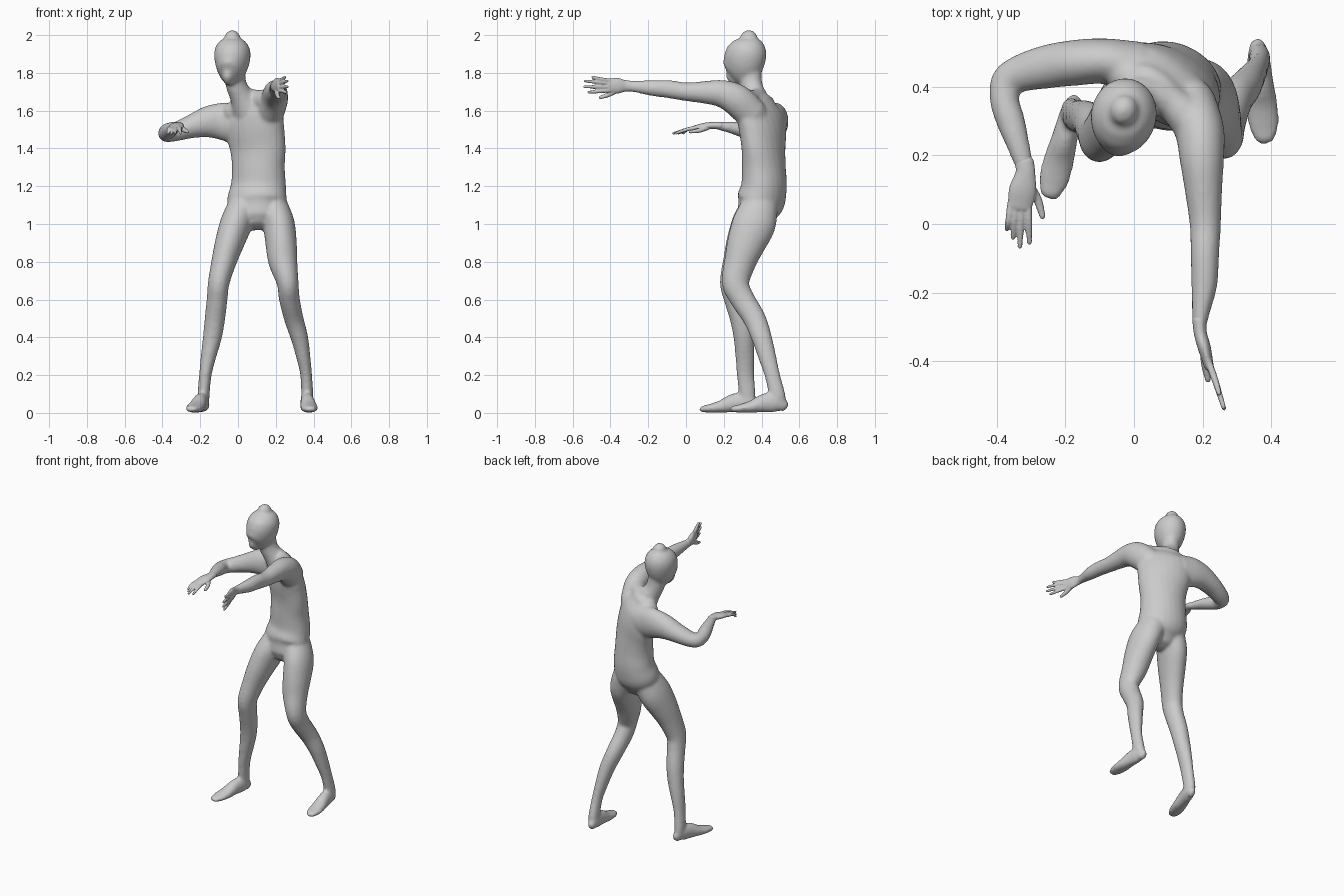
import bpy, bmesh, math
from mathutils import Vector


def spline(pts, steps=4):
    """Smooth a coarse list of (x, y, z, half_width, half_depth) stations."""
    P = [Vector(p) for p in pts]
    P = [2 * P[0] - P[1]] + P + [2 * P[-1] - P[-2]]
    out = []
    for i in range(1, len(P) - 2):
        a, b, c, d = P[i - 1:i + 3]
        for s in range(steps):
            t = s / steps
            out.append(0.5 * (2 * b + (c - a) * t + (2 * a - 5 * b + 4 * c - d) * t * t
                              + (3 * b - a - 3 * c + d) * t ** 3))
    return out + [P[-2]]


def tube(bm, pts, side0=(1, 0, 0), side1=None, n=24):
    """Loft ellipses along the stations, with rounded ends."""
    st = spline(pts)
    s0, s1 = Vector(side0), Vector(side1 or side0)
    rings, last = [], len(st) - 1

    def ring(c, u, v, a, b):
        vs = []
        for k in range(n):
            p = c + u * a * math.cos(math.tau * k / n) + v * b * math.sin(math.tau * k / n)
            p.z = max(p.z, 0.002)
            vs.append(bm.verts.new(p))
        rings.append(vs)

    for i, q in enumerate(st):
        c, a, b = Vector(q[:3]), q[3], q[4]
        t = (Vector(st[min(i + 1, last)][:3]) - Vector(st[max(i - 1, 0)][:3])).normalized()
        s = s0.lerp(s1, i / last)
        u = (s - t * s.dot(t)).normalized()
        v = t.cross(u)
        cap = [(math.sin(math.radians(d)), math.cos(math.radians(d))) for d in (82, 60, 30)]
        r = min(a, b)
        if i == 0:
            for h, k in cap:
                ring(c - t * r * h, u, v, a * k, b * k)
        ring(c, u, v, a, b)
        if i == last:
            for h, k in reversed(cap):
                ring(c + t * r * h, u, v, a * k, b * k)
    for A, B in zip(rings, rings[1:]):
        for k in range(n):
            bm.faces.new((A[k], A[(k + 1) % n], B[(k + 1) % n], B[k]))
    bm.faces.new(rings[0][::-1])
    bm.faces.new(rings[-1])


def finish(bm, name, voxel, smooth):
    """Fuse the overlapping tubes into one smooth skin."""
    me = bpy.data.meshes.new(name)
    bmesh.ops.recalc_face_normals(bm, faces=bm.faces[:])
    bm.to_mesh(me)
    bm.free()
    ob = bpy.data.objects.new(name, me)
    bpy.context.collection.objects.link(ob)
    m = ob.modifiers.new("fuse", 'REMESH')
    m.mode, m.voxel_size, m.use_smooth_shade = 'VOXEL', voxel, True
    m = ob.modifiers.new("soften", 'SMOOTH')
    m.factor, m.iterations = 0.5, smooth


body = bmesh.new()

# Torso, twisting from the hips to the shoulders
tube(body, [(.10, .375, 1.07, .135, .105), (.10, .395, 1.12, .16, .125), (.108, .413, 1.2, .150, .117),
            (.108, .412, 1.3, .145, .11), (.105, .41, 1.4, .158, .102), (.09, .405, 1.5, .172, .102),
            (.085, .395, 1.58, .168, .09), (.07, .39, 1.64, .11, .06)],
     (.97, -.2, 0), (.77, -.63, 0))

# Neck and shoulder slopes
tube(body, [(.06, .39, 1.58, .09, .075), (.02, .365, 1.67, .063, .062), (-.01, .345, 1.74, .054, .06),
            (-.02, .335, 1.82, .055, .065)], (.9, -.4, 0))
tube(body, [(.02, .385, 1.68, .05, .045), (.1, .36, 1.655, .055, .05), (.18, .29, 1.655, .065, .065)], (0, 0, 1))
tube(body, [(.03, .39, 1.64, .05, .05), (-.02, .44, 1.59, .06, .065)], (0, 0, 1))

# Head
tube(body, [(-.052, .25, 1.772, .03, .05), (-.045, .27, 1.795, .062, .092), (-.035, .298, 1.84, .087, .108),
            (-.03, .316, 1.89, .096, .110), (-.03, .327, 1.93, .091, .101), (-.03, .332, 1.965, .07, .077),
            (-.03, .333, 1.984, .043, .047)], (.97, -.2, 0))

# Legs
tube(body, [(.03, .39, 1.09, .085, .10), (-.01, .357, 1.0, .085, .115), (-.045, .315, .9, .077, .103),
            (-.075, .28, .8, .066, .085), (-.102, .252, .69, .057, .073), (-.11, .264, .61, .055, .065),
            (-.122, .292, .5, .054, .06), (-.136, .306, .4, .05, .054), (-.158, .312, .29, .04, .05),
            (-.173, .315, .2, .033, .046), (-.182, .325, .1, .032, .044), (-.182, .33, .06, .03, .04)])
tube(body, [(.18, .39, 1.09, .085, .10), (.215, .36, 1.0, .085, .115), (.228, .32, .9, .083, .103),
            (.238, .287, .8, .077, .085), (.263, .262, .69, .058, .073), (.271, .294, .61, .055, .065),
            (.295, .362, .5, .051, .06), (.325, .4, .4, .046, .054), (.347, .432, .29, .037, .047),
            (.361, .457, .2, .031, .041), (.366, .482, .1, .032, .043), (.364, .49, .06, .03, .04)])

# Feet, heel to toe
for (hx, hy), (tx, ty) in (((-.176, .352), (-.245, .088)), ((.361, .515), (.382, .25))):
    stations = ((0, .04, .026, .034), (.15, .055, .034, .052), (.38, .052, .038, .05),
                (.62, .034, .045, .034), (.85, .024, .045, .023), (1, .02, .032, .017))
    tube(body, [(hx + (tx - hx) * f, hy + (ty - hy) * f, z, a, b) for f, z, a, b in stations])

# Extended arm
tube(body, [(.165, .35, 1.58, .075, .085), (.192, .27, 1.655, .072, .085), (.198, .19, 1.69, .065, .073),
            (.203, .1, 1.697, .055, .06), (.208, 0, 1.70, .046, .049), (.207, -.09, 1.714, .042, .048),
            (.205, -.18, 1.72, .038, .042), (.195, -.26, 1.727, .026, .032), (.191, -.31, 1.73, .019, .026)])

# Bent arm
tube(body, [(.0, .455, 1.53, .11, .08), (-.08, .475, 1.543, .1, .067), (-.16, .472, 1.54, .084, .067),
            (-.25, .46, 1.515, .062, .064), (-.33, .44, 1.488, .05, .055), (-.372, .415, 1.478, .045, .047),
            (-.378, .36, 1.485, .044, .043), (-.36, .3, 1.498, .04, .042), (-.338, .23, 1.512, .03, .034),
            (-.318, .165, 1.52, .02, .027)], (0, 0, 1))
finish(body, "body", .009, 9)


def hand(name, side, palm, fingers, thumb):
    bm = bmesh.new()
    tube(bm, palm, side)
    for root, mid, tip in fingers + [thumb]:
        w = .013 if root is thumb[0] else .0105
        tube(bm, [(*root, w, w), (*mid, w, w * .95), (*tip, w * .7, w * .65)], side, n=12)
    finish(bm, name, .004, 3)


# Outstretched hand, palm upright
fingers = []
for rz, tz, ty in ((1.758, 1.778, -.495), (1.742, 1.757, -.535), (1.724, 1.727, -.538), (1.707, 1.698, -.515)):
    tx = .215 + (-.4 - ty) * .33
    fingers.append(((.217, -.4, rz), (.238, -.46, (rz + tz) / 2), (tx + .002, ty, tz)))
hand("extended_hand", (0, 0, 1),
     [(.191, -.28, 1.73, .028, .021), (.194, -.32, 1.731, .03, .019), (.205, -.36, 1.732, .041, .019),
      (.219, -.415, 1.733, .037, .014)],
     fingers, ((.204, -.355, 1.712), (.208, -.41, 1.685), (.216, -.455, 1.669)))

# Bent-arm hand, palm down
fingers = []
for rx, tx, ty in ((-.36, -.371, -.015), (-.345, -.353, -.04), (-.327, -.333, -.066), (-.309, -.305, -.055)):
    fingers.append(((rx, .06, 1.51), ((rx + tx) / 2, .01, 1.502), (tx, ty, 1.48)))
hand("bent_hand", (1, 0, 0),
     [(-.32, .18, 1.52, .028, .021), (-.317, .15, 1.522, .029, .019), (-.325, .1, 1.518, .04, .018),
      (-.334, .05, 1.51, .036, .013)],
     fingers, ((-.305, .115, 1.51), (-.281, .07, 1.495), (-.267, .022, 1.488)))
